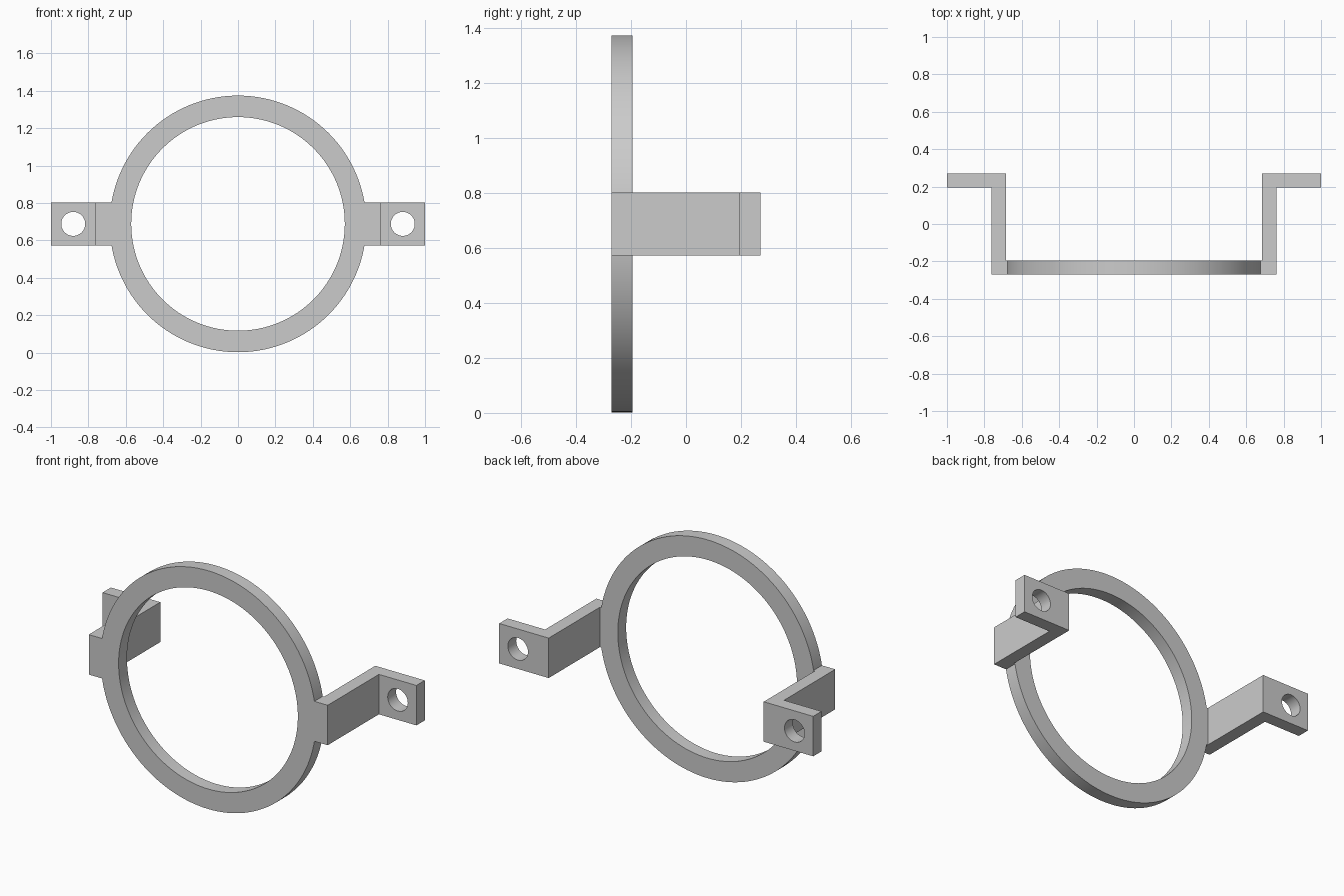
import bpy, bmesh, math
from mathutils import Matrix

cube = bpy.data.objects.get("Cube")
if cube:
    bpy.data.objects.remove(cube, do_unlink=True)

CENTER_Z = 0.688
RING_OUTER, RING_INNER = 0.686, 0.571
FRONT, BACK = -0.271, 0.271
THICK = 0.076
HALF_HEIGHT = 0.115
HOLE_X, HOLE_R = 0.881, 0.064

grey = bpy.data.materials.new("light grey")
grey.use_nodes = True
colour = (0.6, 0.6, 0.6, 1)
grey.diffuse_color = colour
grey.node_tree.nodes["Principled BSDF"].inputs["Base Color"].default_value = colour


def add_object(name, bm):
    bmesh.ops.recalc_face_normals(bm, faces=bm.faces)
    mesh = bpy.data.meshes.new(name)
    bm.to_mesh(mesh)
    bm.free()
    mesh.materials.append(grey)
    obj = bpy.data.objects.new(name, mesh)
    bpy.context.collection.objects.link(obj)
    return obj


def cylinder(name, radius, x, y0, y1, segments):
    """Cylinder lying along y."""
    bm = bmesh.new()
    place = Matrix.Translation((x, (y0 + y1) / 2, CENTER_Z)) @ Matrix.Rotation(math.pi / 2, 4, "X")
    bmesh.ops.create_cone(bm, cap_ends=True, segments=segments, radius1=radius,
                          radius2=radius, depth=y1 - y0, matrix=place)
    return add_object(name, bm)


def bracket(name, side):
    """Z-shaped plan profile, extruded upwards."""
    inner, outer = 0.685, 0.761
    plan = [(0.63, FRONT), (outer, FRONT), (outer, BACK - THICK), (1, BACK - THICK),
            (1, BACK), (inner, BACK), (inner, FRONT + THICK), (0.63, FRONT + THICK)]
    bm = bmesh.new()
    face = bm.faces.new([bm.verts.new((side * x, y, CENTER_Z - HALF_HEIGHT)) for x, y in plan])
    top = bmesh.ops.extrude_face_region(bm, geom=[face])["geom"]
    bmesh.ops.translate(bm, vec=(0, 0, 2 * HALF_HEIGHT),
                        verts=[v for v in top if isinstance(v, bmesh.types.BMVert)])
    return add_object(name, bm)


def combine(target, other, operation):
    """Apply a boolean and remove the helper."""
    mod = target.modifiers.new(operation.title(), "BOOLEAN")
    mod.operation, mod.object, mod.solver = operation, other, "EXACT"
    bpy.context.view_layer.objects.active = target
    bpy.ops.object.modifier_apply(modifier=mod.name)
    bpy.data.objects.remove(other, do_unlink=True)


# Ring
ring = cylinder("mounting_ring", RING_OUTER, 0, FRONT, FRONT + THICK, 128)
combine(ring, cylinder("ring_bore", RING_INNER, 0, FRONT - 0.1, FRONT + THICK + 0.1, 128), "DIFFERENCE")

# Left and right brackets with screw holes
for label, side in (("left", 1), ("right", -1)):
    arm = bracket(label + "_bracket", side)
    combine(arm, cylinder("screw_hole", HOLE_R, side * HOLE_X, 0.1, 0.4, 48), "DIFFERENCE")
    combine(ring, arm, "UNION")

# Smooth round walls, sharp edges
bpy.ops.object.select_all(action="DESELECT")
ring.select_set(True)
bpy.context.view_layer.objects.active = ring
bpy.ops.object.shade_smooth_by_angle(angle=math.radians(30))
